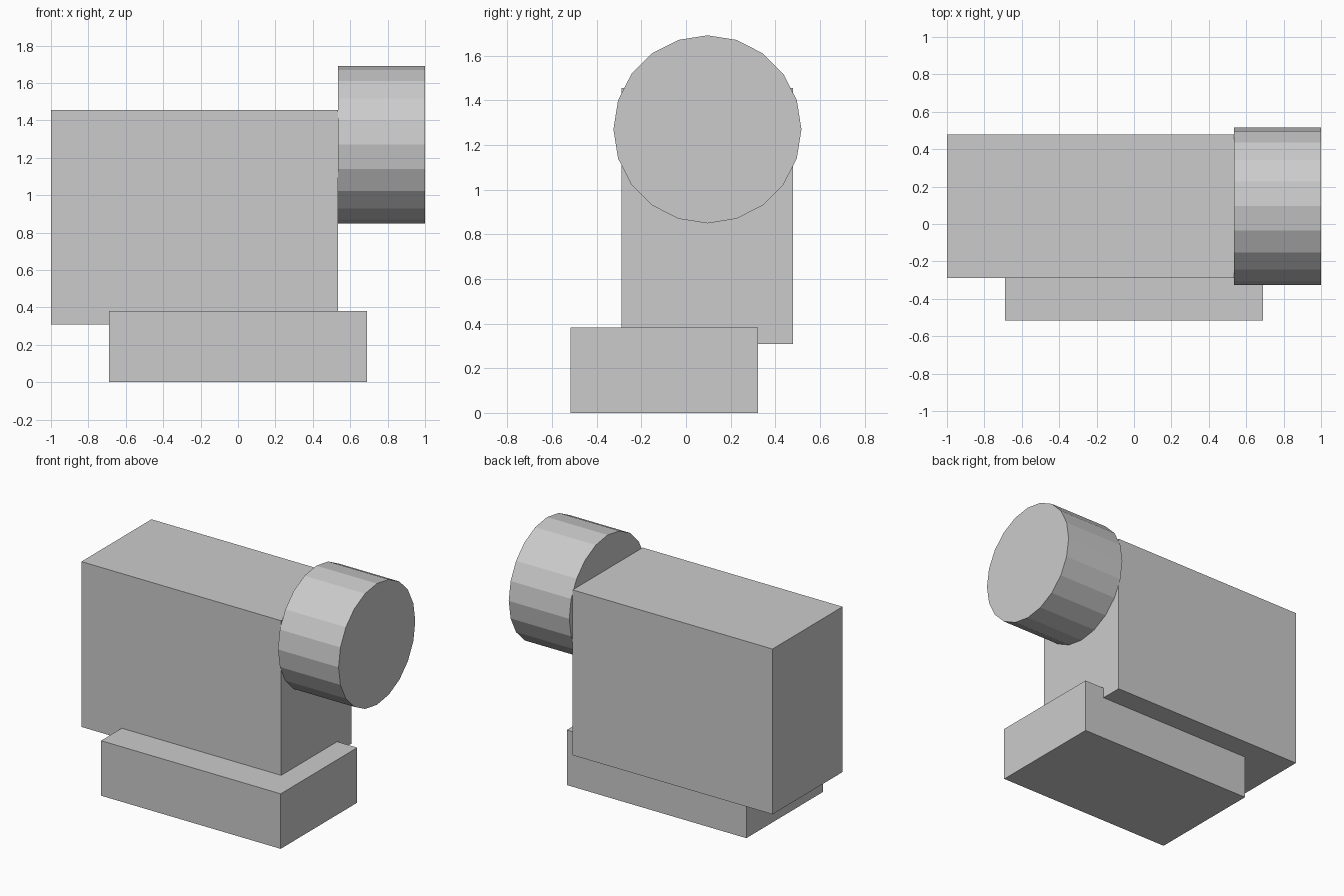
import bpy
import math

if "Cube" in bpy.data.objects:
    bpy.data.objects.remove(bpy.data.objects["Cube"])

grey = bpy.data.materials.new("plain grey")
grey.diffuse_color = (0.6, 0.6, 0.6, 1.0)
grey.use_nodes = True
grey.node_tree.nodes["Principled BSDF"].inputs["Base Color"].default_value = grey.diffuse_color


def box(name, low, high):
    """Axis-aligned box between two corners."""
    centre = [(a + b) / 2 for a, b in zip(low, high)]
    size = [b - a for a, b in zip(low, high)]
    bpy.ops.mesh.primitive_cube_add(size=1, location=centre)
    ob = bpy.context.object
    ob.scale = size
    bpy.ops.object.transform_apply(location=False, rotation=False, scale=True)
    ob.name = name
    ob.data.materials.append(grey)
    return ob


# Low foot block, set forward of the housing
box("base", (-0.69, -0.517, 0.0), (0.69, 0.323, 0.382))

# Tall main housing, overlapping the base
box("body", (-1.0, -0.29, 0.308), (0.535, 0.479, 1.456))

# Twenty-sided drum on the right end of the housing
x0, x1 = 0.535, 1.0
bpy.ops.mesh.primitive_cylinder_add(
    vertices=20, radius=0.421, depth=x1 - x0,
    location=((x0 + x1) / 2, 0.096, 1.27), rotation=(0, math.pi / 2, 0))
drum = bpy.context.object
drum.name = "end_drum"
drum.data.materials.append(grey)
